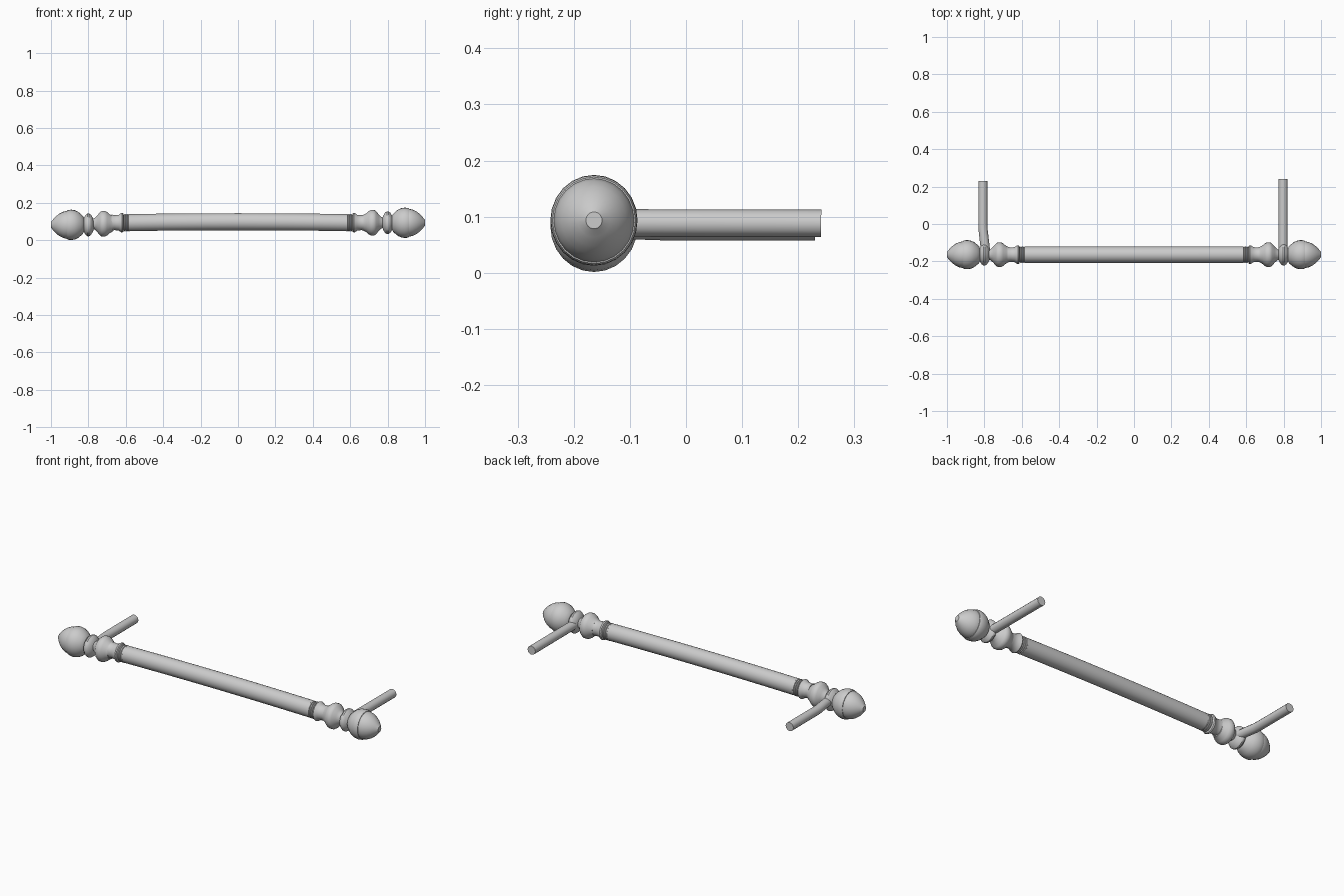
import bpy, bmesh, math

if "Cube" in bpy.data.objects:
    bpy.data.objects.remove(bpy.data.objects["Cube"])

AXIS_Y = -0.164
SEG = 24


def lathe(name, profile, side=1, z=0.09, bow=0.0):
    """Revolve (x, radius) points around the bar axis; ends are capped."""
    bm = bmesh.new()
    rings = []
    for x, r in profile:
        lift = bow * (1 - (x / 0.6) ** 2) if bow else 0
        rings.append([bm.verts.new((side * x,
                                    AXIS_Y + r * 0.96 * math.cos(2 * math.pi * i / SEG),
                                    z + lift + r * math.sin(2 * math.pi * i / SEG)))
                      for i in range(SEG)])
    for a, b in zip(rings, rings[1:]):
        for i in range(SEG):
            j = (i + 1) % SEG
            bm.faces.new((a[i], a[j], b[j], b[i]))
    bm.faces.new(rings[0])
    bm.faces.new(rings[-1])
    bmesh.ops.recalc_face_normals(bm, faces=bm.faces)
    me = bpy.data.meshes.new(name)
    bm.to_mesh(me)
    bm.free()
    ob = bpy.data.objects.new(name, me)
    bpy.context.collection.objects.link(ob)
    smooth(ob)
    return ob


def smooth(ob):
    bpy.ops.object.select_all(action='DESELECT')
    ob.select_set(True)
    bpy.context.view_layer.objects.active = ob
    bpy.ops.object.shade_smooth_by_angle(angle=math.radians(35))


def peg(name, points):
    """Round wall peg swept along a short path."""
    cu = bpy.data.curves.new(name, 'CURVE')
    cu.dimensions = '3D'
    cu.bevel_depth = 0.0245
    cu.bevel_resolution = 4
    cu.use_fill_caps = True
    sp = cu.splines.new('POLY')
    sp.points.add(len(points) - 1)
    for p, co in zip(sp.points, points):
        p.co = (*co, 1)
    ob = bpy.data.objects.new(name, cu)
    bpy.context.collection.objects.link(ob)
    bpy.ops.object.select_all(action='DESELECT')
    ob.select_set(True)
    bpy.context.view_layer.objects.active = ob
    bpy.ops.object.convert(target='MESH')
    smooth(bpy.context.object)


# slightly bowed main bar
lathe("bar", [(-0.58 + 1.16 * i / 12, 0.0455) for i in range(13)], z=0.094, bow=0.005)

# turned profiles, (distance from centre, radius)
collar = [(0.575, 0.041), (0.58, 0.046), (0.586, 0.046), (0.588, 0.041),
          (0.591, 0.046), (0.597, 0.046), (0.599, 0.041), (0.602, 0.046),
          (0.607, 0.046), (0.61, 0.04), (0.614, 0.05), (0.62, 0.053),
          (0.627, 0.05), (0.638, 0.042), (0.66, 0.040), (0.675, 0.043)]
large_bead = [(0.672, 0.043), (0.685, 0.050), (0.70, 0.063), (0.712, 0.069),
              (0.728, 0.069), (0.738, 0.062), (0.752, 0.045), (0.768, 0.030), (0.785, 0.024)]
small_bead = [(0.771, 0.025), (0.777, 0.039), (0.785, 0.053), (0.796, 0.061),
              (0.804, 0.061), (0.815, 0.053), (0.823, 0.039), (0.835, 0.028)]
cup = [(0.822, 0.032), (0.828, 0.046), (0.84, 0.058), (0.855, 0.070), (0.872, 0.078),
       (0.89, 0.081), (0.905, 0.080), (0.913, 0.077), (0.914, 0.070)]
nut = [(0.90, 0.073), (0.915, 0.0745), (0.935, 0.070), (0.955, 0.060),
       (0.973, 0.046), (0.988, 0.030), (0.997, 0.018), (1.0, 0.015)]

for side, label, z in ((-1, "left", 0.0825), (1, "right", 0.0935)):
    lathe(label + "_collar", collar, side, 0.094)
    lathe(label + "_large_bead", large_bead, side, (z + 0.094) / 2)
    lathe(label + "_small_bead", small_bead, side, z)
    lathe(label + "_finial_cup", cup, side, z)
    lathe(label + "_finial_tip", nut, side, z)

# wall pegs, the left one kinked
peg("left_peg", [(-0.793, -0.15, 0.084), (-0.80, -0.09, 0.084), (-0.807, -0.03, 0.082),
                 (-0.808, 0.0, 0.082), (-0.808, 0.23, 0.082)])
peg("right_peg", [(0.797, -0.15, 0.089), (0.797, 0.241, 0.088)])
